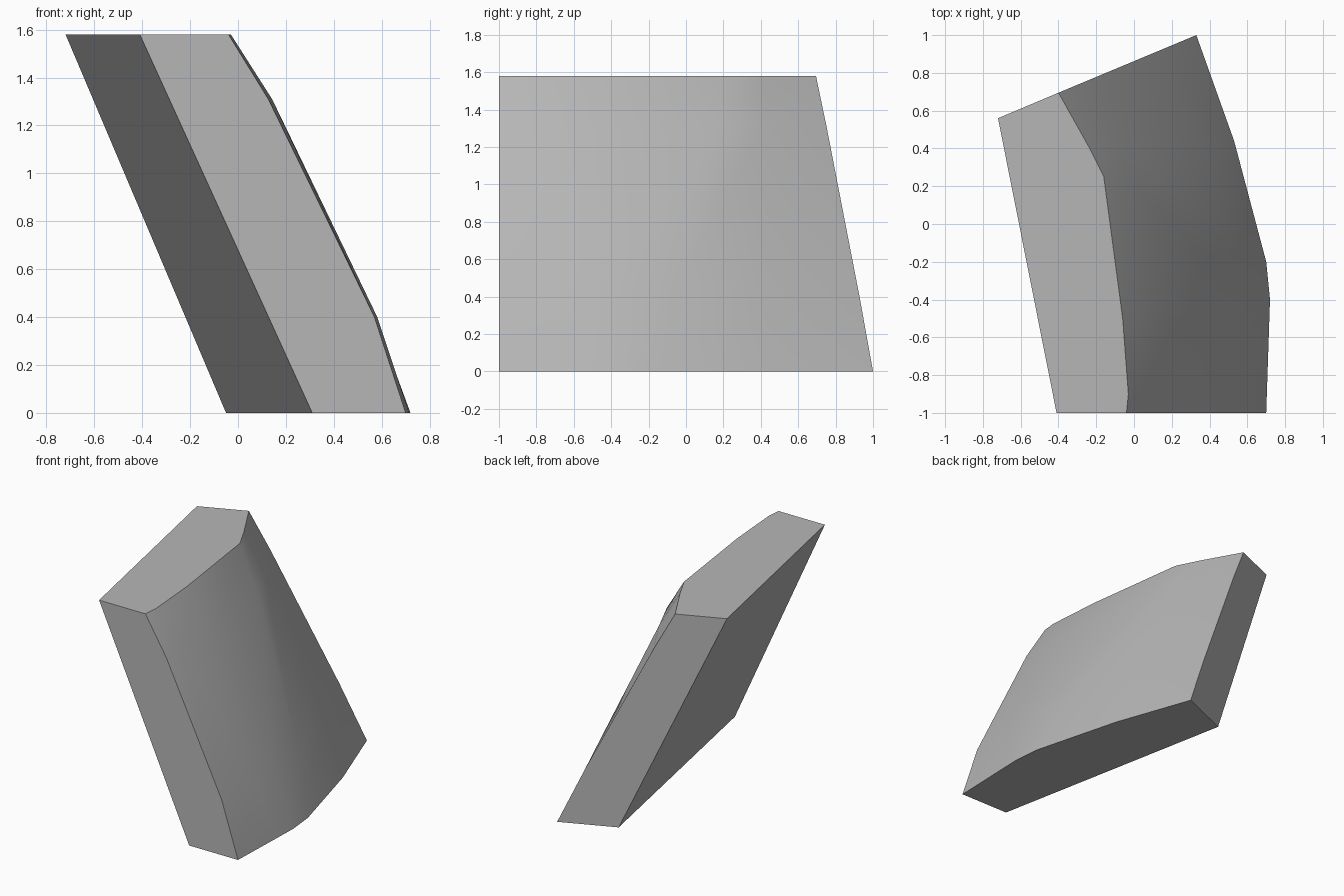
import bpy, bmesh
from mathutils import Vector

if "Cube" in bpy.data.objects:
    bpy.data.objects.remove(bpy.data.objects["Cube"], do_unlink=True)

HEIGHT = 1.58

# Plan outlines, from the inner front corner round the curved outer side
bottom = [(.31, -1), (.70, -1), (.715, -.55), (.72, -.4), (.70, -.2), (.53, .44), (.33, 1), (-.05, .84)]
top = [(-.41, -1), (-.04, -1), (-.03, -.9), (-.06, -.5), (-.16, .25), (-.24, .41), (-.40, .695), (-.72, .56)]

# Outward swelling of the outer side at the two middle levels
low_swell = [0, .057, .055, .05, .05, .03, .012, 0]
high_swell = [0, .04, .045, .05, .045, .03, .01, 0]
flat = [0] * len(bottom)
levels = [(0, flat), (.4, low_swell), (1.31, high_swell), (HEIGHT, flat)]

# Plain grey material
grey = bpy.data.materials.new("plain_grey")
grey.use_nodes = True
colour = (.47, .47, .47, 1)
grey.diffuse_color = colour
grey.node_tree.nodes["Principled BSDF"].inputs["Base Color"].default_value = colour

# Loft the sections into one leaning block
bm = bmesh.new()
rings = []
for z, swell in levels:
    ring = []
    for i, (a, b) in enumerate(zip(bottom, top)):
        p = Vector(a).lerp(Vector(b), z / HEIGHT)
        p.x += swell[i]
        if i == 6:  # keep the back edge on the flat back face
            p.y += swell[i] * .42
        ring.append(bm.verts.new((p.x, p.y, z)))
    rings.append(ring)
count = len(bottom)
for low, high in zip(rings, rings[1:]):
    for i in range(count):
        j = (i + 1) % count
        bm.faces.new((low[i], low[j], high[j], high[i]))
bm.faces.new(rings[0][::-1])
bm.faces.new(rings[-1])
bmesh.ops.recalc_face_normals(bm, faces=bm.faces)

mesh = bpy.data.meshes.new("leaning_block")
bm.to_mesh(mesh)
bm.free()
mesh.materials.append(grey)
block = bpy.data.objects.new("leaning_block", mesh)
bpy.context.collection.objects.link(block)

# Smooth the curved side, keep the corners sharp
bpy.ops.object.select_all(action='DESELECT')
block.select_set(True)
bpy.context.view_layer.objects.active = block
bpy.ops.object.shade_smooth_by_angle(angle=.6)
